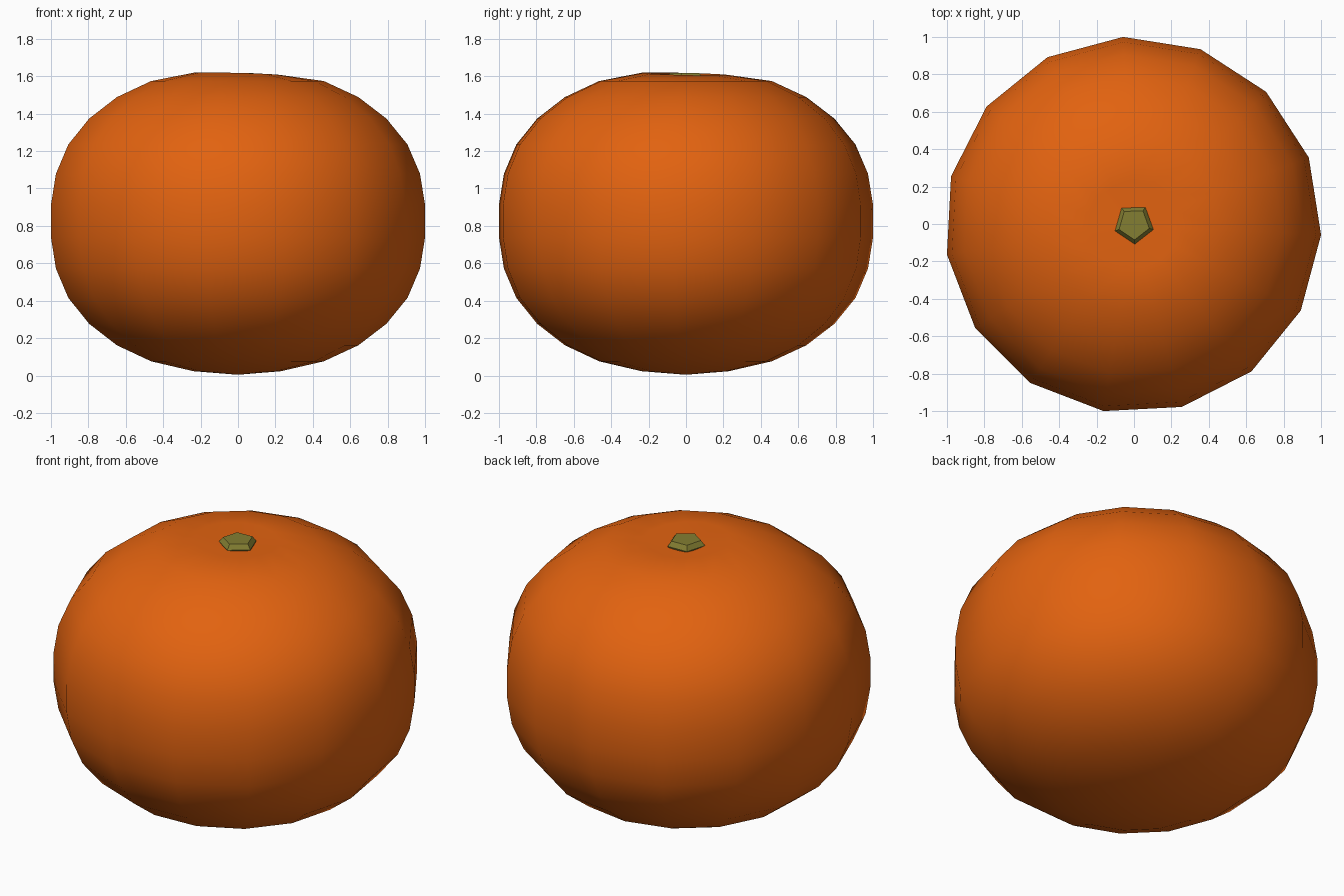
import bpy, bmesh, math

if "Cube" in bpy.data.objects:
    bpy.data.objects.remove(bpy.data.objects["Cube"])

SIDES = 15
START = math.radians(-3)
SHIFT = -0.0055          # centres the odd-sided body
MID = 0.815


def material(name, color):
    m = bpy.data.materials.new(name)
    m.diffuse_color = (*color, 1)
    m.use_nodes = True
    m.node_tree.nodes["Principled BSDF"].inputs["Base Color"].default_value = m.diffuse_color
    return m


def lathe(name, rings, sides, start, mat, bottom=None, top=None, adjust=None, shift=0):
    """Stack of rings (radius, z), closed by pole points or flat caps."""
    bm = bmesh.new()
    loops = []
    for r, z in rings:
        loop = []
        for i in range(sides):
            a = start + 2 * math.pi * i / sides
            x, y = r * math.cos(a), r * math.sin(a)
            loop.append(bm.verts.new((x + shift, y + shift, z + (adjust(x, y, z) if adjust else 0))))
        loops.append(loop)
    for lo, hi in zip(loops, loops[1:]):
        for i in range(sides):
            j = (i + 1) % sides
            bm.faces.new((lo[i], lo[j], hi[j], hi[i]))
    for loop, pole in ((loops[0], bottom), (loops[-1], top)):
        if pole is None:
            bm.faces.new(loop)
        else:
            p = bm.verts.new((0, 0, pole))
            for i in range(sides):
                bm.faces.new((loop[i], loop[(i + 1) % sides], p))
    bmesh.ops.recalc_face_normals(bm, faces=bm.faces)
    me = bpy.data.meshes.new(name)
    bm.to_mesh(me)
    bm.free()
    me.materials.append(mat)
    ob = bpy.data.objects.new(name, me)
    bpy.context.collection.objects.link(ob)
    return ob


peel = material("orange peel", (0.76, 0.123, 0.005))
green = material("stem green", (0.23, 0.21, 0.032))

# fruit body: squashed sphere with a shallow dimple at the top
radii = [0.235, 0.465, 0.65, 0.80, 0.913, 0.98, 1.007]
heights = [MID + 0.01 - 0.82 * math.sin(math.radians(78 - 12 * i)) for i in range(7)]
lower = list(zip(radii, heights))
upper = [(r, 2 * (MID + 0.01) - z) for r, z in reversed(lower)]
upper[-1] = (0.235, 1.612)


def tilt(x, y, z):       # dimple rim is slightly lower at the back right
    return -0.025 * (x + y) if z > 1.6 else 0


body = lathe("fruit_body", lower + upper, SIDES, START, peel,
             bottom=0.004, top=1.565, adjust=tilt, shift=SHIFT)

# stem button: small five-sided stub sitting in the dimple
stem = lathe("stem_button", [(0.09, 1.54), (0.108, 1.59), (0.085, 1.618)], 5,
             math.radians(-88), green)

for ob, angle in ((body, 60), (stem, 30)):
    bpy.ops.object.select_all(action='DESELECT')
    ob.select_set(True)
    bpy.context.view_layer.objects.active = ob
    bpy.ops.object.shade_smooth_by_angle(angle=math.radians(angle))
